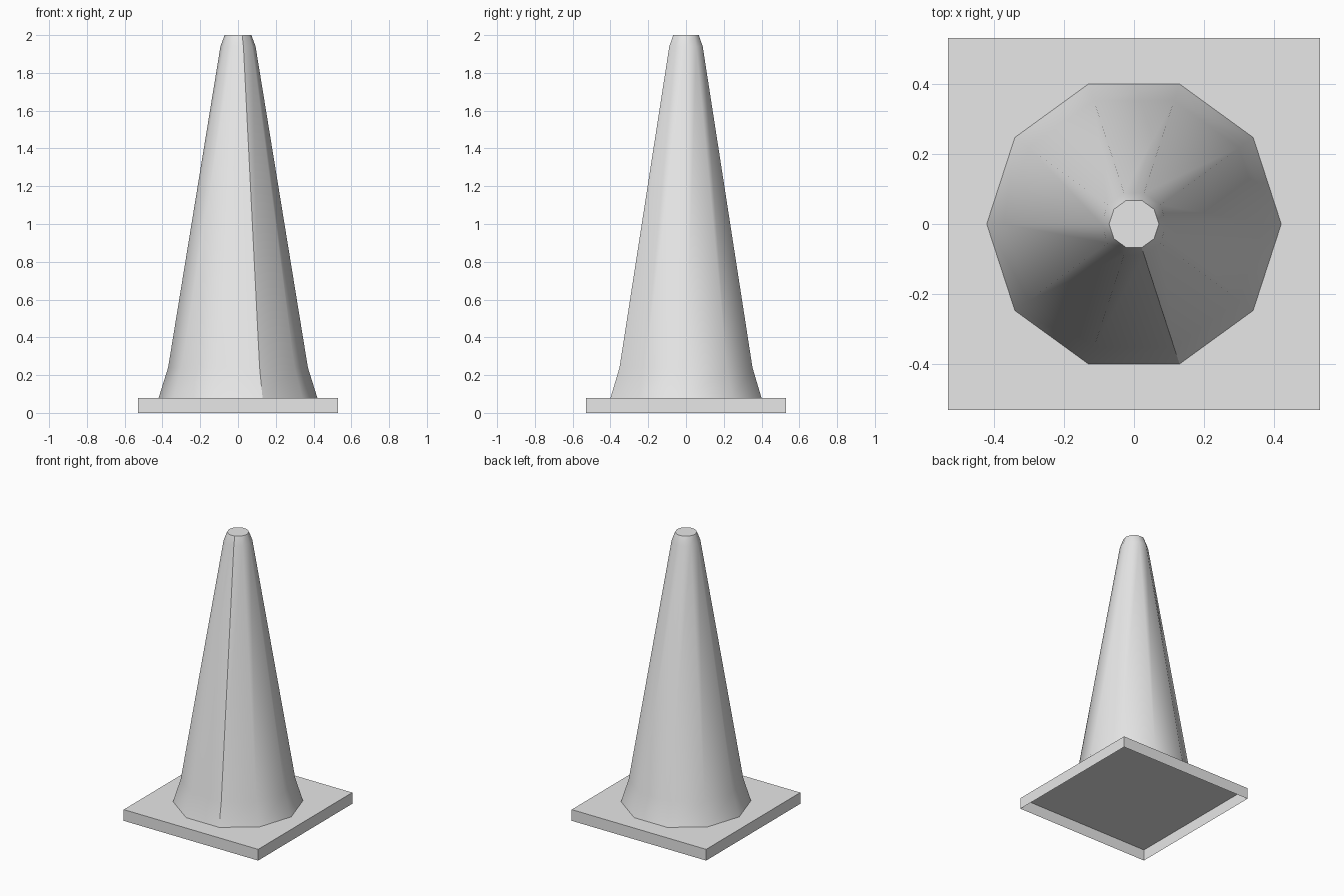
import bpy
import bmesh
from math import cos, sin, tau

cube = bpy.data.objects.get("Cube")
if cube:
    bpy.data.objects.remove(cube, do_unlink=True)

# Single plain grey
grey = bpy.data.materials.new("light_grey")
grey.use_nodes = True
colour = (0.8, 0.8, 0.8, 1)
grey.diffuse_color = colour
grey.node_tree.nodes["Principled BSDF"].inputs["Base Color"].default_value = colour


def add_object(name, bm):
    mesh = bpy.data.meshes.new(name)
    bm.to_mesh(mesh)
    bm.free()
    mesh.materials.append(grey)
    obj = bpy.data.objects.new(name, mesh)
    bpy.context.collection.objects.link(obj)
    return obj


# Square base plate: a thin shell, open underneath
HALF, PLATE_TOP = 0.53, 0.08
bm = bmesh.new()
bmesh.ops.create_cube(bm, size=1)
for v in bm.verts:
    v.co.x *= 2 * HALF
    v.co.y *= 2 * HALF
    v.co.z = (v.co.z + 0.5) * PLATE_TOP
underside = [f for f in bm.faces if f.normal.z < -0.5]
bmesh.ops.delete(bm, geom=underside, context="FACES_ONLY")
add_object("base_plate", bm)

# Ten-sided cone body: flared foot, long taper, bevelled tip
SIDES, SEAM = 10, 8
profile = [(0.42, PLATE_TOP), (0.37, 0.24), (0.093, 1.94), (0.071, 2.0)]
bm = bmesh.new()
rings = [[bm.verts.new((r * cos(tau * i / SIDES), r * sin(tau * i / SIDES), z))
          for i in range(SIDES)] for r, z in profile]
for low, high in zip(rings, rings[1:]):
    for i in range(SIDES):
        j = (i + 1) % SIDES
        bm.faces.new((low[i], low[j], high[j], high[i])).smooth = True

# Flat cap with a crisp rim
cap = bm.faces.new(rings[-1])
for edge in cap.edges:
    edge.smooth = False

# Sharp moulding seam down the front
for low, high in zip(rings, rings[1:]):
    bm.edges.get((low[SEAM], high[SEAM])).smooth = False
add_object("cone_body", bm)
